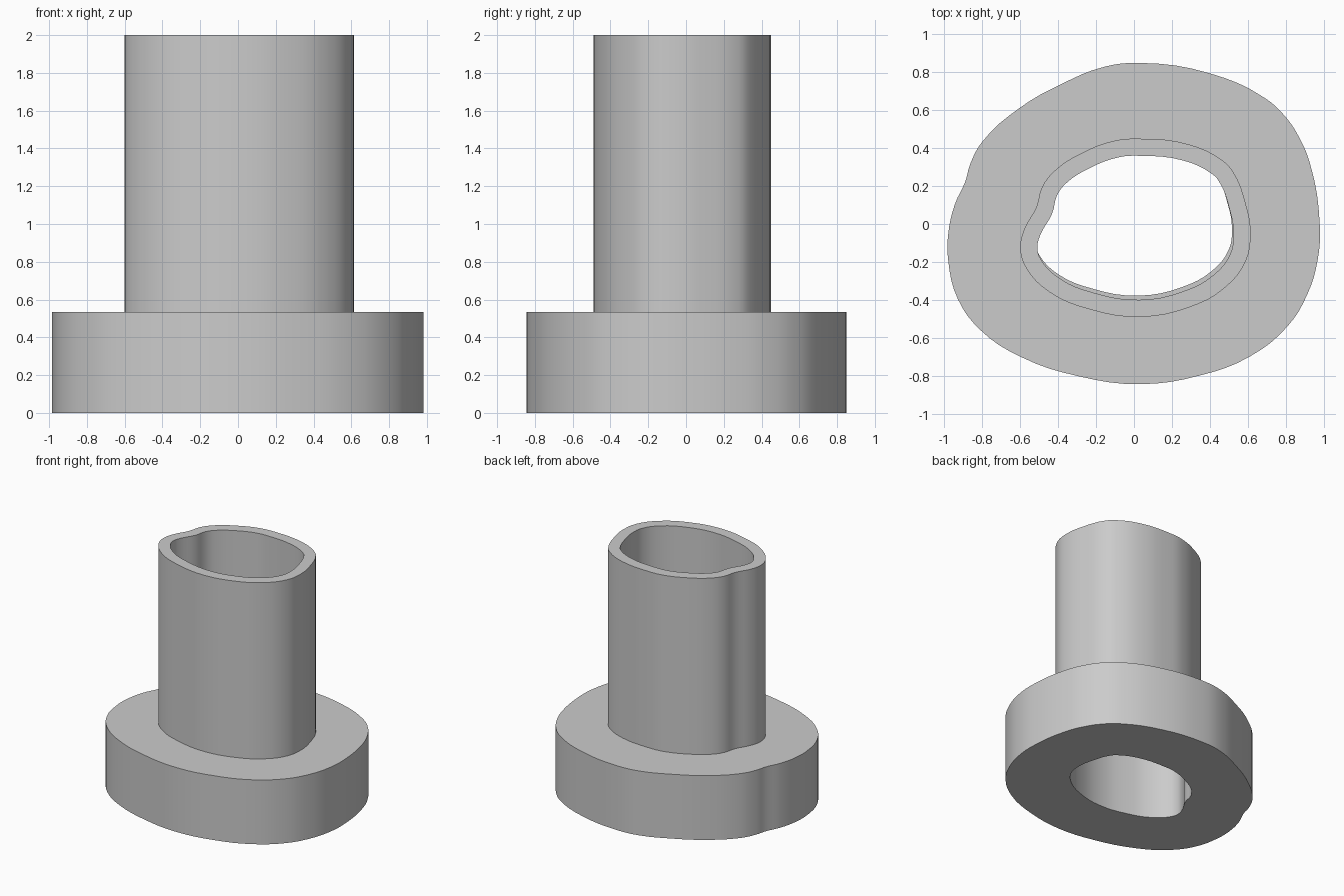
import bpy
from mathutils import Vector

default_cube = bpy.data.objects.get("Cube")
if default_cube:
    bpy.data.objects.remove(default_cube, do_unlink=True)

FLANGE_TOP = 0.535
TOTAL_HEIGHT = 2.0
WALL = 0.09

grey = bpy.data.materials.new("plain grey")
grey.use_nodes = True
colour = (0.6, 0.6, 0.6, 1)
grey.diffuse_color = colour
grey.node_tree.nodes["Principled BSDF"].inputs["Base Color"].default_value = colour

# Outlines, counter-clockwise from the back
tube_outline = [Vector(p) for p in (
    (.03, .45), (-.10, .44), (-.285, .37), (-.42, .28), (-.485, .195),
    (-.515, .09), (-.58, -.03), (-.60, -.13), (-.57, -.23), (-.445, -.36),
    (-.235, -.45), (.03, -.49), (.29, -.44), (.475, -.34), (.59, -.195),
    (.615, -.05), (.59, .105), (.52, .28), (.46, .34), (.29, .42))]

flange_outline = [Vector(p) for p in (
    (.03, .85), (-.155, .83), (-.39, .735), (-.60, .615), (-.80, .435),
    (-.865, .315), (-.89, .225), (-.945, .105), (-.98, -.05), (-.98, -.195),
    (-.93, -.395), (-.81, -.56), (-.60, -.70), (-.285, -.805), (.03, -.845),
    (.345, -.80), (.61, -.70), (.81, -.54), (.915, -.37), (.97, -.185),
    (.98, 0), (.93, .315), (.87, .46), (.80, .565), (.69, .665), (.40, .795))]


def inset(points, distance):
    """Move every point of a counter-clockwise outline inwards."""
    result = []
    for i, p in enumerate(points):
        before = (p - points[i - 1]).normalized()
        after = (points[(i + 1) % len(points)] - p).normalized()
        along = (before + after).normalized()
        result.append(p + Vector((-along.y, along.x)) * distance)
    return result


def hollow_prism(name, outer, inner, bottom, top):
    """Extrude a smooth closed outline with a matching through hole."""
    curve = bpy.data.curves.new(name, "CURVE")
    curve.dimensions = "2D"
    curve.fill_mode = "BOTH"
    curve.extrude = (top - bottom) / 2
    curve.resolution_u = 4
    for outline in (outer, inner):
        spline = curve.splines.new("BEZIER")
        spline.bezier_points.add(len(outline) - 1)
        spline.use_cyclic_u = True
        for knot, p in zip(spline.bezier_points, outline):
            knot.co = (p.x, p.y, 0)
            knot.handle_left_type = knot.handle_right_type = "AUTO"
    obj = bpy.data.objects.new(name, curve)
    bpy.context.collection.objects.link(obj)
    obj.location.z = (top + bottom) / 2
    bpy.ops.object.select_all(action="DESELECT")
    obj.select_set(True)
    bpy.context.view_layer.objects.active = obj
    bpy.ops.object.convert(target="MESH")
    obj = bpy.context.view_layer.objects.active
    obj.data.materials.clear()
    obj.data.materials.append(grey)
    bpy.ops.object.shade_smooth_by_angle()
    return obj


# Upright tube with an even wall
bore = inset(tube_outline, WALL)
hollow_prism("tube", tube_outline, bore, FLANGE_TOP, TOTAL_HEIGHT)

# Wide base flange, its hole slightly offset from the tube bore
shift = Vector((-.008, .022))
flange_hole = [p + shift for p in bore]
hollow_prism("base_flange", flange_outline, flange_hole, 0, FLANGE_TOP)
